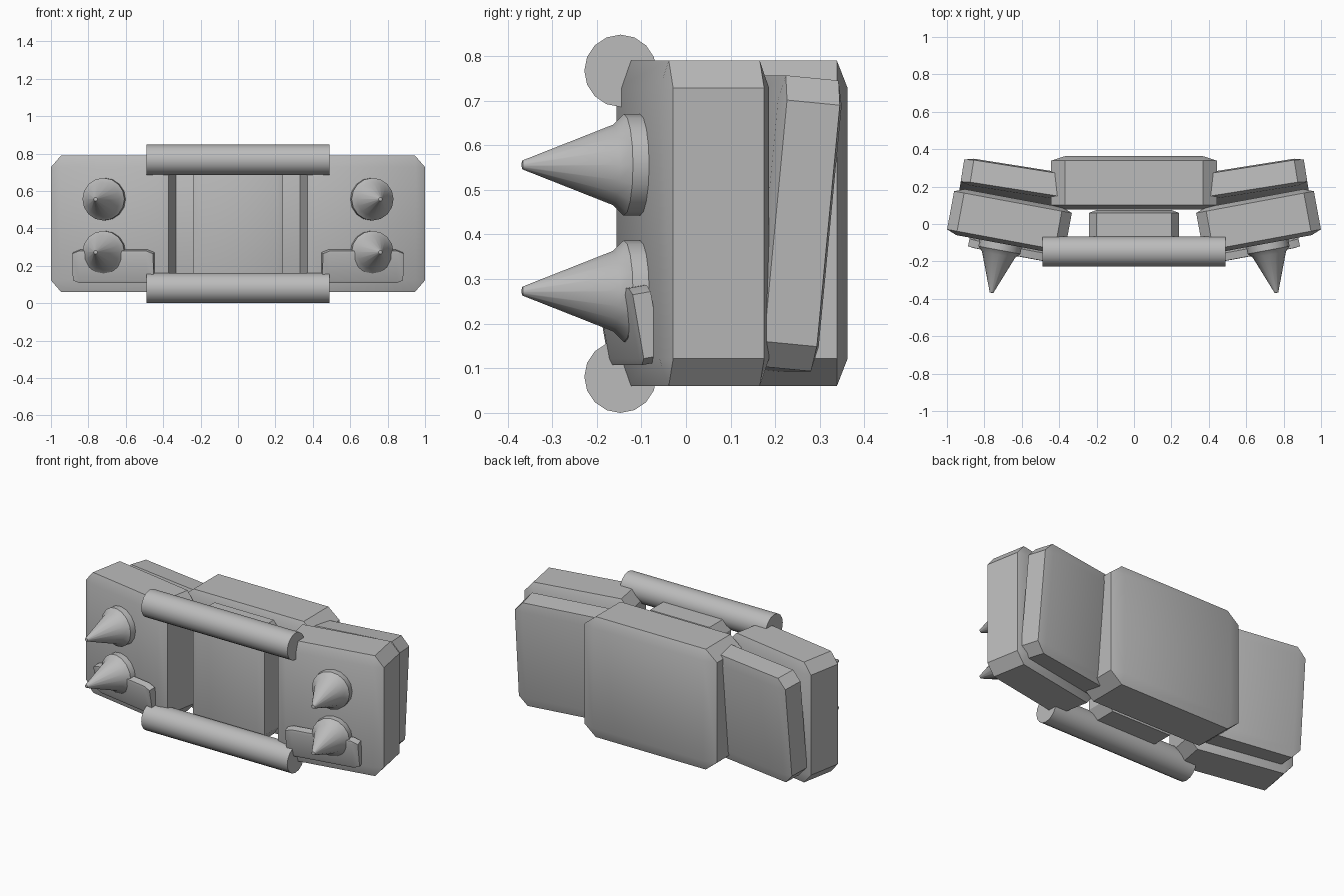
import bpy, bmesh, math
from mathutils import Matrix, Euler

cube = bpy.data.objects.get("Cube")
if cube:
    bpy.data.objects.remove(cube, do_unlink=True)

grey = bpy.data.materials.new("plain grey")
grey.use_nodes = True
colour = (0.5, 0.5, 0.5, 1)
grey.diffuse_color = colour
grey.node_tree.nodes["Principled BSDF"].inputs["Base Color"].default_value = colour


def finish(name, bm, loc, rot):
    """Place the mesh, give it the material and smooth its shallow edges."""
    bm.transform(Matrix.LocRotScale(loc, Euler([math.radians(a) for a in rot]), None))
    bmesh.ops.recalc_face_normals(bm, faces=bm.faces)
    mesh = bpy.data.meshes.new(name)
    bm.to_mesh(mesh)
    bm.free()
    mesh.materials.append(grey)
    obj = bpy.data.objects.new(name, mesh)
    bpy.context.collection.objects.link(obj)
    bpy.ops.object.select_all(action='DESELECT')
    obj.select_set(True)
    bpy.context.view_layer.objects.active = obj
    bpy.ops.object.shade_smooth_by_angle(angle=math.radians(30))


def block(name, size, loc, rot=(0, 0, 0), bevel=0.085):
    """Chamfered unit cube, stretched so the chamfer follows its proportions."""
    bm = bmesh.new()
    bmesh.ops.create_cube(bm, size=1)
    bmesh.ops.bevel(bm, geom=bm.edges[:], offset=bevel, segments=1, affect='EDGES')
    bm.transform(Matrix.Diagonal((*size, 1)))
    finish(name, bm, loc, rot)


def spike(name, loc, turn):
    """Flared cone spun from a half profile, pointing to the front."""
    bm = bmesh.new()
    profile = [(0, 0.02), (0.114, 0.02), (0.114, -0.025), (0.09, -0.05), (0.01, -0.256), (0, -0.258)]
    verts = [bm.verts.new((r, y, 0)) for r, y in profile]
    edges = [bm.edges.new(pair) for pair in zip(verts, verts[1:])]
    bmesh.ops.spin(bm, geom=verts + edges, axis=(0, 1, 0), cent=(0, 0, 0),
                   angle=math.tau, steps=16)
    bmesh.ops.remove_doubles(bm, verts=bm.verts, dist=0.0005)
    finish(name, bm, loc, (0, 0, turn))


def rod(name, z):
    bm = bmesh.new()
    bmesh.ops.create_cone(bm, cap_ends=True, segments=16, radius1=0.081,
                          radius2=0.081, depth=0.98)
    finish(name, bm, (0, -0.147, z), (0, 90, 0))


# Middle body and the plate in front of it
block("center_block", (0.89, 0.285, 0.73), (0, 0.22, 0.425))
block("center_plate", (0.48, 0.18, 0.69), (0, -0.015, 0.425))

# Angled side parts, one set on each side
for side, s in (("left", 1), ("right", -1)):
    turn = 10.5 * s
    block(f"front_block_{side}", (0.64, 0.25, 0.73), (0.666 * s, 0.015, 0.425), (0, 0, turn))
    block(f"rear_panel_{side}", (0.6, 0.145, 0.655), (0.625 * s, 0.213, 0.425), (-5.5, 0, 9 * s))
    block(f"lower_plate_{side}", (0.44, 0.05, 0.175), (0.665 * s, -0.127, 0.197), (10, 0, turn))
    for level, z in (("lower", 0.273), ("upper", 0.556)):
        spike(f"{level}_spike_{side}", (0.715 * s, -0.115, z), turn)

# Cross rods
rod("lower_rod", 0.081)
rod("upper_rod", 0.767)
